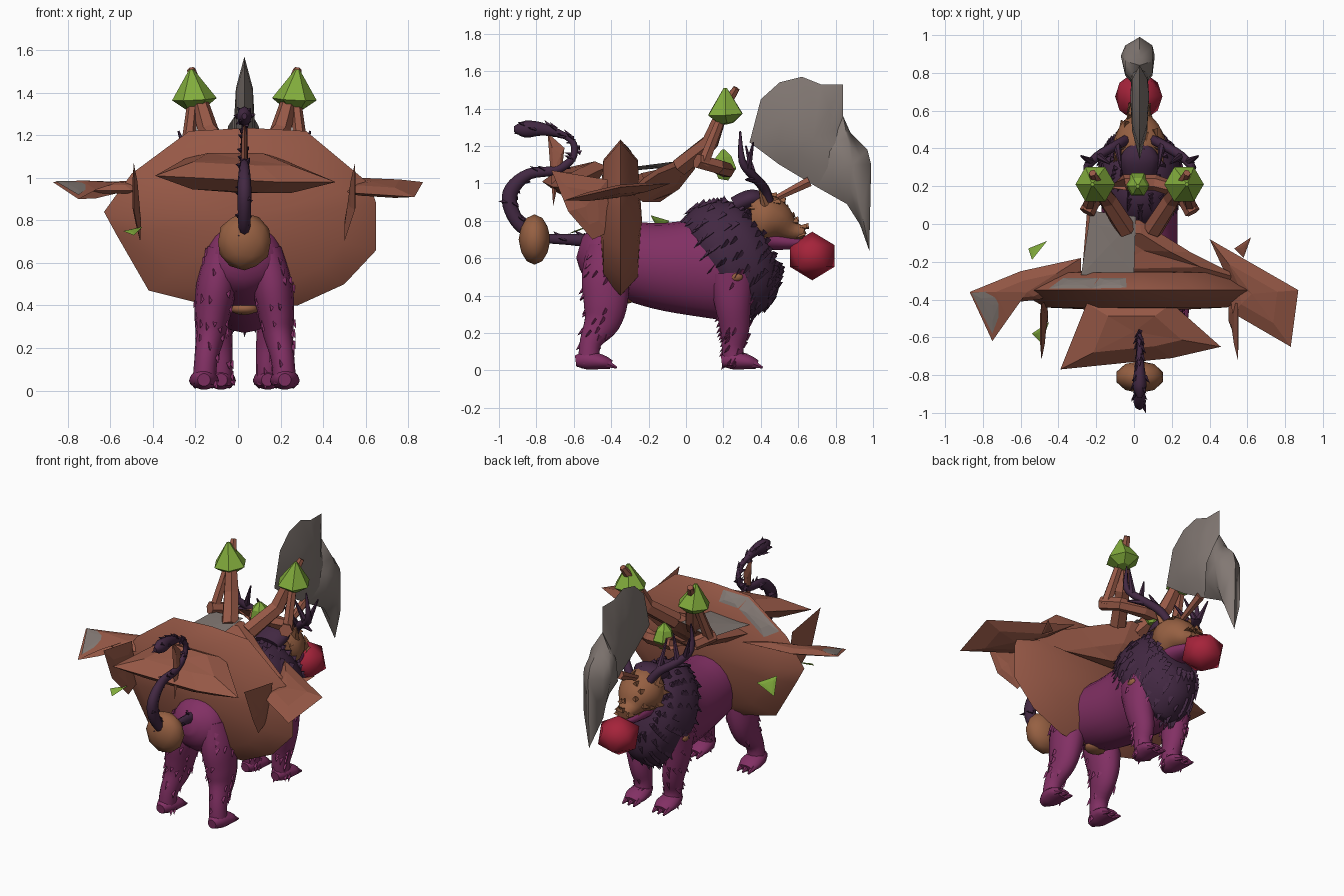
import bpy, bmesh, math, random
from mathutils import Vector

random.seed(4)
if "Cube" in bpy.data.objects:
    bpy.data.objects.remove(bpy.data.objects["Cube"], do_unlink=True)

MID = 0.03  # centre plane of the beast


def material(name, red, green, blue):
    mat = bpy.data.materials.new(name)
    mat.use_nodes = True
    colour = [((c / 255 + 0.055) / 1.055) ** 2.4 for c in (red, green, blue)] + [1]
    mat.diffuse_color = colour
    mat.node_tree.nodes["Principled BSDF"].inputs["Base Color"].default_value = colour
    return mat


hide = material("plum hide", 130, 48, 100)
fur = material("dark violet fur", 66, 40, 66)
clay = material("clay brown", 150, 88, 70)
stone = material("stone grey", 130, 120, 115)
leaf = material("leaf green", 130, 172, 60)
berry = material("berry red", 165, 35, 58)
tan = material("tan brown", 150, 96, 66)


def finish(name, bm, mat, smooth=False):
    bmesh.ops.recalc_face_normals(bm, faces=bm.faces)
    mesh = bpy.data.meshes.new(name)
    bm.to_mesh(mesh)
    bm.free()
    mesh.materials.append(mat)
    obj = bpy.data.objects.new(name, mesh)
    bpy.context.collection.objects.link(obj)
    if smooth:
        bpy.ops.object.select_all(action="DESELECT")
        obj.select_set(True)
        bpy.context.view_layer.objects.active = obj
        bpy.ops.object.shade_smooth_by_angle(angle=math.radians(60))
    return obj


def refine(rows, steps):
    """Smoothly interpolate a list of stations."""
    out = []
    for i in range(len(rows) - 1):
        p0, p1, p2 = rows[max(i - 1, 0)], rows[i], rows[i + 1]
        p3 = rows[min(i + 2, len(rows) - 1)]
        for k in range(steps):
            t = k / steps
            out.append([b + t * (c - a) / 2 + t * t * (a - 2.5 * b + 2 * c - d / 2)
                        + t ** 3 * (3 * (b - c) + d - a) / 2
                        for a, b, c, d in zip(p0, p1, p2, p3)])
    return out + [rows[-1]]


def loft(name, rows, mat, sides=14, steps=4):
    """Tube through stations (x, y, z, half width, half height)."""
    rows = [tuple(r) + (r[3],) if len(r) == 4 else tuple(r) for r in rows]
    smooth = steps > 1
    rows = refine(rows, steps) if smooth else rows
    bm, rings = bmesh.new(), []
    for i, row in enumerate(rows):
        ahead = Vector(rows[min(i + 1, len(rows) - 1)][:3])
        tangent = (ahead - Vector(rows[max(i - 1, 0)][:3])).normalized()
        side = Vector((1, 0, 0)) if abs(tangent.x) < 0.9 else Vector((0, 1, 0))
        side = (side - tangent * side.dot(tangent)).normalized()
        over = tangent.cross(side)
        ring = []
        for k in range(sides):
            a = math.tau * k / sides
            ring.append(bm.verts.new(Vector(row[:3]) + side * math.cos(a) * max(row[3], 0.002)
                                     + over * math.sin(a) * max(row[4], 0.002)))
        rings.append(ring)
    for low, high in zip(rings, rings[1:]):
        for k in range(sides):
            j = (k + 1) % sides
            bm.faces.new((low[k], low[j], high[j], high[k]))
    bm.faces.new(rings[0])
    bm.faces.new(rings[-1])
    return finish(name, bm, mat, smooth)


def lens(name, outline, centre, bulge, mat, smooth=False, shoulder=0.55):
    """Faceted plate: sharp rim, swelling to both sides of its centre."""
    bm = bmesh.new()
    centre, bulge = Vector(centre), Vector(bulge)
    rim = [bm.verts.new(p) for p in outline]
    n = len(rim)
    for sign in (1, -1):
        ring = [bm.verts.new(centre.lerp(v.co, shoulder) + bulge * sign * 0.8) for v in rim]
        top = bm.verts.new(centre + bulge * sign)
        for k in range(n):
            j = (k + 1) % n
            bm.faces.new((rim[k], rim[j], ring[j], ring[k]))
            bm.faces.new((ring[k], ring[j], top))
    return finish(name, bm, mat, smooth)


def plate(name, outline, bulge, mat):
    centre = sum((Vector(p) for p in outline), Vector()) / len(outline)
    return lens(name, outline, centre, bulge, mat)


def tufts(name, source, count, length, flow, mat):
    """Three-sided locks of fur lying along a surface."""
    bm = bmesh.new()
    for vert in random.choices(source.data.vertices[:], k=count):
        way = (vert.normal * 0.35 + Vector(flow)).normalized()
        side = way.orthogonal().normalized() * length * 0.4
        over = way.cross(side)
        base = [bm.verts.new(vert.co - way * length * 0.4 + side * math.cos(a) + over * math.sin(a))
                for a in (0, math.tau / 3, math.tau * 2 / 3)]
        tip = bm.verts.new(vert.co + way * length * random.uniform(0.5, 0.9))
        for v in base + [tip]:
            v.co.z = max(v.co.z, 0.005)
        for k in range(3):
            bm.faces.new((base[k], base[(k + 1) % 3], tip))
        bm.faces.new(base)
    return finish(name, bm, mat)


def ball(name, centre, size, detail, mat):
    bm = bmesh.new()
    bmesh.ops.create_icosphere(bm, subdivisions=detail, radius=1)
    for v in bm.verts:
        v.co = Vector(centre) + Vector(a * b for a, b in zip(v.co, size))
    return finish(name, bm, mat, True)


# Beast torso, mane and head
loft("torso", [(MID, y, z, a, b) for y, z, a, b in (
    (-.57, .66, .05, .06), (-.5, .64, .16, .15), (-.35, .6, .19, .2), (-.15, .56, .2, .23),
    (.05, .55, .2, .26), (.2, .56, .21, .29), (.35, .57, .17, .25), (.43, .58, .1, .14))], hide, 20)
mane = loft("mane", [(MID, y, z, a, b) for y, z, a, b in (
    (.13, .54, .19, .29), (.2, .58, .23, .33), (.29, .62, .22, .32),
    (.37, .66, .19, .27), (.43, .69, .13, .17))], fur, 24)
tufts("mane_locks", mane, 240, .05, (0, -.5, -.6), fur)
head = loft("head", [(MID, y, z, a, b) for y, z, a, b in (
    (.35, .81, .12, .13), (.42, .81, .14, .14), (.49, .79, .12, .11),
    (.56, .75, .07, .06), (.63, .735, .05, .035))], tan)
tufts("cheek_fur", head, 30, .05, (0, -.8, -.2), tan)
loft("crown_fur", [(MID, .26, .88, .09, .05), (MID, .36, .92, .1, .05), (MID, .46, .9, .02, .02)], fur)
loft("lower_jaw", [(MID, .42, .7, .09, .06), (MID, .54, .685, .06, .04),
                   (MID, .61, .68, .035, .025)], hide)
ball("berry_ball", (.025, .675, .612), (.14, .14, .13), 1, berry)
ball("belly_patch", (MID, -.33, .385), (.07, .06, .03), 2, tan)

# Paired legs, ears and antlers
for s, word in ((1, "left"), (-1, "right")):
    def pair(rows):
        return [(MID + s * r[0],) + tuple(r[1:]) for r in rows]

    hind = loft(word + "_hind_leg", pair((
        (.1, -.42, .66, .08, .11), (.13, -.43, .5, .095, .13), (.15, -.43, .36, .085, .12),
        (.16, -.45, .26, .07, .1), (.18, -.51, .15, .055, .06), (.19, -.52, .03, .055, .06))), hide)
    fore = loft(word + "_front_leg", pair((
        (.14, .24, .52, .09, .13), (.14, .25, .36, .08, .1), (.12, .26, .22, .065, .08),
        (.11, .25, .12, .055, .06), (.11, .26, .03, .055, .06))), hide)
    for leg, label, x, y in ((hind, "hind", .19, -.49), (fore, "front", .11, .29)):
        tufts(f"{word}_{label}_leg_fur", leg, 36, .04, (0, -.5, -.8), hide)
        loft(f"{word}_{label}_paw", pair((
            (x, y - .1, .05, .03, .03), (x, y - .04, .055, .06, .05),
            (x, y + .04, .045, .07, .04), (x, y + .09, .03, .05, .025))), hide)
        for toe in (-1, 0, 1):
            loft(f"{word}_{label}_claw", pair((
                (x + toe * .04, y + .07, .035, .022), (x + toe * .04, y + .12, .015, .006))), hide, 6, 1)
    ball(word + "_shoulder_patch", (MID + s * .215, .27, .5), (.02, .035, .025), 2, tan)
    loft(word + "_ear", pair(((.09, .42, .89, .04, .025), (.13, .39, .98, .003))), tan, 6, 1)
    loft(word + "_antler", pair((
        (.06, .45, .88, .028), (.12, .42, .97, .027), (.22, .36, 1.04, .025),
        (.28, .3, 1.12, .02), (.27, .29, 1.28, .005))), fur, 7)
    for base, tip in (((.12, .42, .97), (.1, .3, 1.14)), ((.22, .36, 1.04), (.16, .32, 1.2)),
                      ((.26, .33, 1.08), (.31, .36, 1.22)), ((.2, .37, 1.02), (.29, .32, 1.02))):
        loft(word + "_antler_prong", pair((base + (.022,), tip + (.005,))), fur, 6, 1)

# Tail with its tuft and round weight
tail = loft("tail", [(MID, y, z, r * .8, r) for y, z, r in (
    (-.45, .69, .04), (-.62, .7, .03), (-.76, .71, .025), (-.88, .77, .035), (-.94, .88, .04),
    (-.93, .97, .04), (-.84, 1.05, .03), (-.7, 1.07, .025), (-.61, 1.13, .02), (-.6, 1.21, .018),
    (-.66, 1.26, .018), (-.77, 1.29, .035), (-.86, 1.29, .045), (-.92, 1.29, .015))], fur, 8)
tufts("tail_fur", tail, 60, .04, (0, -.5, .1), fur)
ball("tail_weight", (MID, -.81, .7), (.13, .085, .135), 2, tan)

# Great swollen disc round the hips, with a worn streak
lens("hip_disc", [(x, -.35, z) for x, z in (
    (-.63, .84), (-.57, .73), (-.42, .47), (-.1, .39), (.28, .4), (.5, .5), (.65, .66),
    (.65, .88), (.62, .97), (.32, 1.22), (.05, 1.235), (-.23, 1.22), (-.5, 1.02))],
    (.02, -.35, .8), (0, .115, 0), clay, True, .75)
plate("disc_streak", [(-.45, -.341, 1.045), (-.224, -.341, 1.21), (-.186, -.286, 1.146),
                      (-.376, -.286, 1.006)], (0, .006, .008), stone)
plate("upper_disc_streak", [(-.224, -.341, 1.21), (-.03, -.341, 1.217), (-.04, -.286, 1.154),
                            (-.186, -.286, 1.146)], (0, .006, .008), stone)

# Decks, wings and side fins
lens("rear_deck", [(-.39, -.77, 1.01), (.2, -.71, .98), (.46, -.65, .98), (.2, -.42, 1.09),
                   (-.25, -.42, 1.09)], (0, -.57, 1.01), (0, 0, .08), clay)
lens("head_end_deck", [(-.28, -.32, 1), (-.25, .05, 1.08), (.03, .02, 1.12), (.3, -.15, 1.05),
                       (.6, -.3, .95)], (.05, -.14, .98), (0, 0, .08), clay)
plate("deck_panel", [(-.28, -.27, 1.07), (-.23, .07, 1.1), (.01, .04, 1.13), (0, -.27, 1.09)],
      (0, 0, .004), stone)
plate("left_wing", [(.4, -.08, 1), (.87, -.35, .98), (.83, -.65, .91), (.52, -.47, .93),
                    (.5, -.3, .95)], (0, 0, .03), clay)
plate("right_wing", [(-.28, -.18, .99), (-.6, -.25, .97), (-.87, -.36, .98), (-.75, -.62, .9),
                     (-.69, -.42, .94), (-.5, -.4, .94), (-.28, -.3, .95)], (0, 0, .025), clay)
plate("right_wing_tip", [(-.86, -.365, .985), (-.7, -.35, .985), (-.69, -.42, .965),
                         (-.75, -.58, .92)], (0, 0, .004), stone)
for word, x, lean in (("left", .5, .05), ("right", -.46, -.03)):
    plate(word + "_side_fin", [(x + lean, -.72, 1.07), (x + lean, -.42, 1.02), (x, -.41, .74),
                               (x, -.5, .7), (x + lean, -.63, .85)], (.015, 0, 0), clay)
plate("tail_fin", [(MID, -.74, 1.27), (MID, -.65, 1.19), (MID, -.66, 1.1), (MID, -.71, .88)],
      (.015, 0, 0), clay)
plate("leaf_chip", [(-.54, -.19, .83), (-.46, -.09, .8), (-.56, -.13, .72)], (-.003, .003, 0), leaf)
for name, x, y, z, mat in (("low_leaf_chip", -.5, -.58, .75, leaf), ("clay_chip", .57, -.13, .93, clay)):
    plate(name, [(x - .04, y, z), (x + .05, y + .06, z + .02), (x + .01, y - .05, z - .02)],
          (0, 0, .004), mat)

# Leaf-topped arms, their outer struts and the yoke joining them
for s, word in ((1, "left"), (-1, "right")):
    loft(word + "_arm", [(MID + s * x, y, z, r) for x, y, z, r in (
        (.07, -.03, 1.09, .055), (.17, .13, 1.22, .05), (.22, .2, 1.4, .035),
        (.25, .27, 1.51, .02))], clay, 6, 1)
    loft(word + "_arm_strut", [(MID + s * .27, .09, 1.1, .035), (MID + s * .24, .2, 1.38, .025)],
         clay, 6, 1)
    loft(word + "_leaf_cap", [(MID + s * x, y, z, r) for x, y, z, r in (
        (.24, .22, 1.32, .04), (.235, .21, 1.37, .105), (.25, .21, 1.51, .01))], leaf, 6, 1)
loft("yoke", [(MID + x, y, z, .042) for x, y, z in (
    (-.28, .06, 1.12), (-.22, .17, 1.09), (-.08, .22, 1.07), (.08, .22, 1.07),
    (.22, .17, 1.09), (.28, .06, 1.12))], clay, 6, 1)
loft("yoke_leaf", [(.02, .2, 1.02, .03), (.02, .21, 1.08, .068), (.02, .2, 1.14, .05),
                   (.02, .2, 1.18, .01)], leaf, 6, 1)

# Stone blade with a thick hooked end, on its short shaft
lens("stone_blade", [(MID, y, z) for y, z in (
    (.34, 1.22), (.4, 1.45), (.5, 1.54), (.62, 1.57), (.72, 1.53), (.84, 1.53), (.84, 1.3),
    (.92, 1.16), (.86, .95), (.7, .98), (.5, 1.1))], (MID, .68, 1.24), (.05, 0, 0), stone, True)
lens("blade_hook", [(MID, y, z) for y, z in (
    (.72, 1.2), (.84, 1.36), (.88, 1.27), (.97, 1.18), (.99, 1.1), (.98, .64), (.93, .78),
    (.86, .89), (.7, .98))], (MID - .01, .89, 1.1), (.09, 0, 0), stone, True)
loft("blade_shaft", [(MID, .44, .9, .015), (MID, .66, 1.01, .03)], clay, 6, 1)
